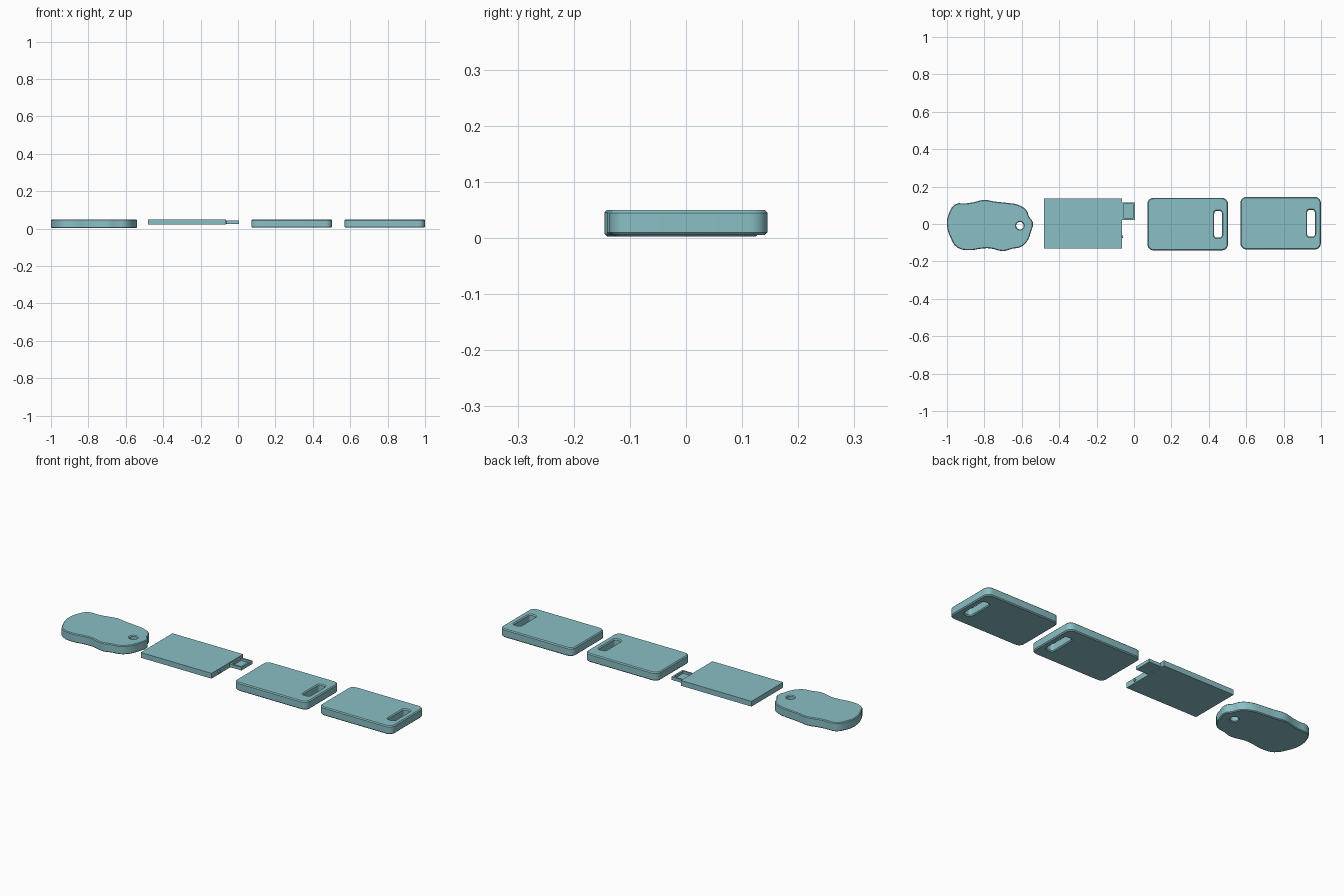
import bpy, bmesh, math

if "Cube" in bpy.data.objects:
    bpy.data.objects.remove(bpy.data.objects["Cube"])

teal = bpy.data.materials.new("teal")
teal.diffuse_color = (0.253, 0.52, 0.555, 1)
teal.use_nodes = True
teal.node_tree.nodes["Principled BSDF"].inputs["Base Color"].default_value = teal.diffuse_color


def rounded_rect(x0, x1, y0, y1, r, n=6):
    pts = []
    for i, (cx, cy) in enumerate([(x1 - r, y1 - r), (x0 + r, y1 - r),
                                  (x0 + r, y0 + r), (x1 - r, y0 + r)]):
        for k in range(n + 1):
            a = math.pi / 2 * (i + k / n)
            pts.append((cx + r * math.cos(a), cy + r * math.sin(a)))
    return pts


def circle(cx, cy, r, n=20):
    return [(cx + r * math.cos(2 * math.pi * k / n),
             cy + r * math.sin(2 * math.pi * k / n)) for k in range(n)]


def plate(name, outline, hole, z0, z1, fillet, smooth_outline=False):
    """Flat filled profile with a through hole and chamfered edges."""
    cu = bpy.data.curves.new(name, 'CURVE')
    cu.dimensions = '2D'
    cu.fill_mode = 'BOTH'
    cu.extrude = (z1 - z0) / 2 - fillet
    cu.bevel_depth = fillet
    cu.bevel_resolution = 0
    cu.offset = -fillet
    cu.resolution_u = 3
    for pts, curved in ((outline, smooth_outline), (hole, False)):
        if curved:
            s = cu.splines.new('BEZIER')
            s.bezier_points.add(len(pts) - 1)
            for p, (x, y) in zip(s.bezier_points, pts):
                p.co = (x, y, 0)
                p.handle_left_type = p.handle_right_type = 'AUTO'
        else:
            s = cu.splines.new('POLY')
            s.points.add(len(pts) - 1)
            for p, (x, y) in zip(s.points, pts):
                p.co = (x, y, 0, 1)
        s.use_cyclic_u = True
    ob = bpy.data.objects.new(name, cu)
    ob.location.z = (z0 + z1) / 2
    bpy.context.collection.objects.link(ob)
    bpy.ops.object.select_all(action='DESELECT')
    ob.select_set(True)
    bpy.context.view_layer.objects.active = ob
    bpy.ops.object.convert(target='MESH')
    ob = bpy.context.object
    # Join the caps to the rim
    bm = bmesh.new()
    bm.from_mesh(ob.data)
    bmesh.ops.remove_doubles(bm, verts=bm.verts, dist=0.0003)
    bmesh.ops.recalc_face_normals(bm, faces=bm.faces)
    bm.to_mesh(ob.data)
    bm.free()
    bpy.ops.object.shade_smooth_by_angle(angle=math.radians(30))
    return ob


def box(name, x0, x1, y0, y1, z0, z1, recess=None):
    bm = bmesh.new()
    bmesh.ops.create_cube(bm, size=1)
    for v in bm.verts:
        v.co = ((x0 + x1) / 2 + v.co.x * (x1 - x0),
                (y0 + y1) / 2 + v.co.y * (y1 - y0),
                (z0 + z1) / 2 + v.co.z * (z1 - z0))
    if recess:
        rim, depth = recess
        bm.normal_update()
        top = max(bm.faces, key=lambda f: f.normal.z)
        bmesh.ops.inset_region(bm, faces=[top], thickness=rim)
        new = bmesh.ops.extrude_discrete_faces(bm, faces=[top])['faces']
        for v in new[0].verts:
            v.co.z -= depth
    me = bpy.data.meshes.new(name)
    bm.to_mesh(me)
    bm.free()
    ob = bpy.data.objects.new(name, me)
    bpy.context.collection.objects.link(ob)
    return ob


# Wavy tag with a round key hole
wavy = [(-1.0, -0.003), (-0.99, 0.055), (-0.955, 0.106), (-0.90, 0.110),
        (-0.86, 0.116), (-0.80, 0.129), (-0.745, 0.120), (-0.68, 0.113),
        (-0.62, 0.103), (-0.575, 0.073), (-0.56, 0.037), (-0.541, 0.009),
        (-0.552, -0.045), (-0.57, -0.09), (-0.605, -0.123), (-0.65, -0.132),
        (-0.70, -0.145), (-0.77, -0.130), (-0.82, -0.132), (-0.875, -0.140),
        (-0.945, -0.126), (-0.98, -0.075)]
plate("wavy_tag", wavy, circle(-0.61, -0.009, 0.020), 0.003, 0.05, 0.004, True)

# Bare drive body, plug and indicator bump
box("drive_body", -0.482, -0.065, -0.130, 0.137, 0.022, 0.05)
box("drive_plug", -0.066, 0.005, 0.022, 0.115, 0.026, 0.043, recess=(0.013, 0.012))
bpy.ops.mesh.primitive_cylinder_add(vertices=12, radius=0.007, depth=0.012,
                                    location=(-0.064, -0.069, 0.035),
                                    rotation=(0, math.pi / 2, 0))
bpy.context.object.name = "indicator_bump"
bpy.ops.object.shade_smooth_by_angle()

# Two rounded cases with strap slots
for name, dx, dy in (("case_inner", 0, 0), ("case_outer", 0.497, 0.005)):
    plate(name,
          rounded_rect(0.072 + dx, 0.502 + dx, -0.141 + dy, 0.140 + dy, 0.032),
          rounded_rect(0.429 + dx, 0.47 + dx, -0.073 + dy, 0.070 + dy, 0.013, 4),
          0.005, 0.05, 0.005)

# One shared colour
for ob in bpy.data.objects:
    ob.data.materials.clear()
    ob.data.materials.append(teal)
